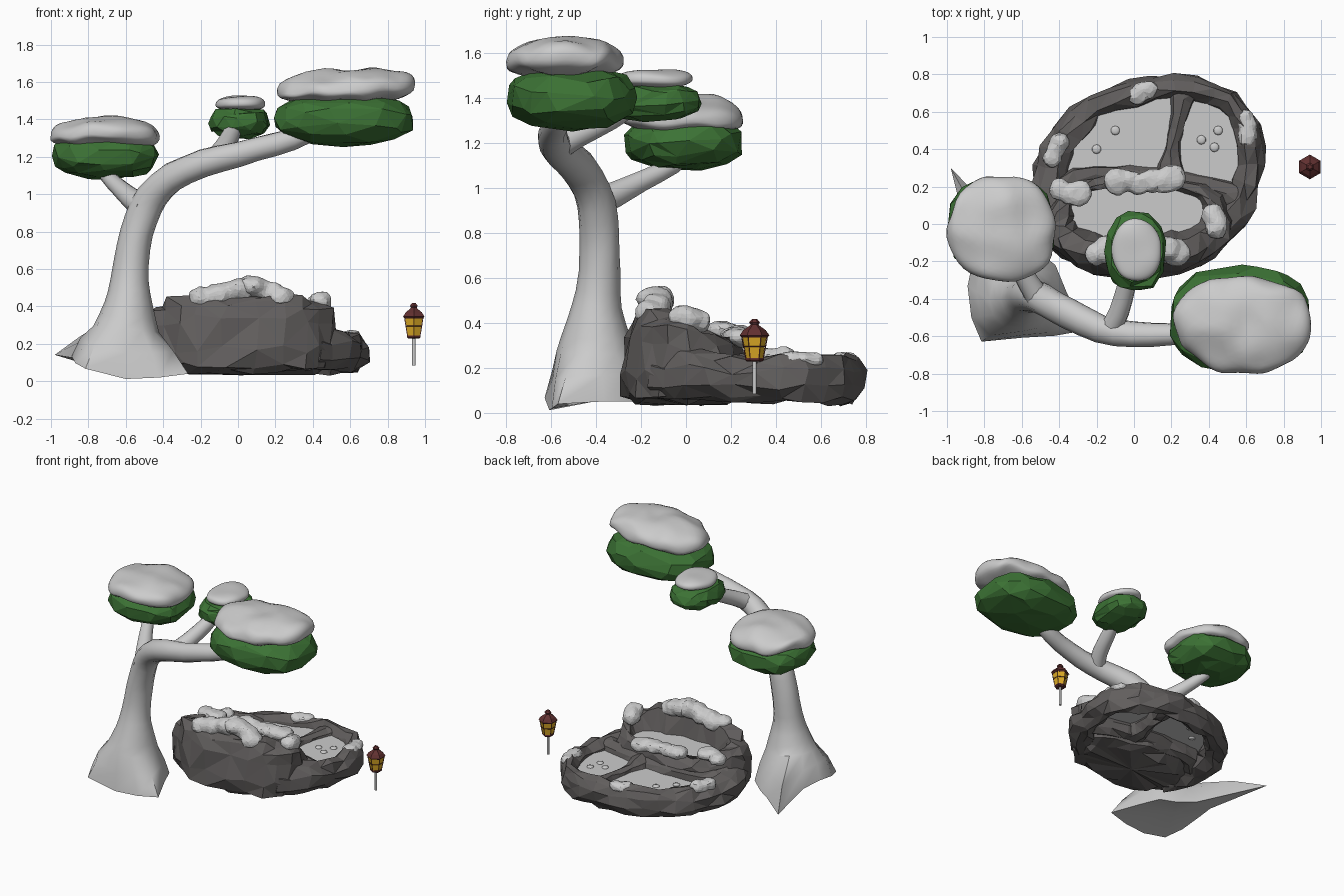
import bpy, bmesh, math, random
from mathutils import Vector, noise

if "Cube" in bpy.data.objects:
    bpy.data.objects.remove(bpy.data.objects["Cube"])

random.seed(4)


def mat(name, rgb):
    m = bpy.data.materials.new(name)
    m.diffuse_color = (*rgb, 1)
    m.use_nodes = True
    m.node_tree.nodes["Principled BSDF"].inputs["Base Color"].default_value = m.diffuse_color
    return m


ROCK = mat("dark_rock", (0.12, 0.112, 0.11))
LEAF = mat("leaf_green", (0.045, 0.17, 0.035))
WOOD = mat("dark_red", (0.12, 0.03, 0.03))
AMBER = mat("amber", (0.75, 0.42, 0.02))


def finish(name, bm, material=None, smooth=None, jitter=0.0, lumps=0.0, tri=False):
    for v in bm.verts:
        v.co += Vector([random.uniform(-jitter, jitter) for _ in range(3)])
        v.co += noise.noise_vector(v.co * 6) * lumps
    if tri:
        bmesh.ops.triangulate(bm, faces=bm.faces, quad_method="SHORT_EDGE")
    bmesh.ops.recalc_face_normals(bm, faces=bm.faces)
    me = bpy.data.meshes.new(name)
    bm.to_mesh(me)
    bm.free()
    if material:
        me.materials.append(material)
    if smooth:
        me.polygons.foreach_set("use_smooth", [True] * len(me.polygons))
        me.set_sharp_from_angle(angle=math.radians(smooth))
    ob = bpy.data.objects.new(name, me)
    bpy.context.collection.objects.link(ob)
    return ob


def loft(name, rings, caps=(True, True), **kw):
    bm = bmesh.new()
    vs = [[bm.verts.new(p) for p in r] for r in rings]
    for a, b in zip(vs, vs[1:]):
        n = len(a)
        for i in range(n):
            bm.faces.new((a[i], a[(i + 1) % n], b[(i + 1) % n], b[i]))
    for r, on in zip((vs[0], vs[-1]), caps):
        if on:
            c = bm.verts.new(sum((v.co for v in r), Vector()) / len(r))
            for i in range(len(r)):
                bm.faces.new((r[i], r[(i + 1) % len(r)], c))
    return finish(name, bm, **kw)


def dense(pts, k=2):
    # Catmull-Rom resampling of path points that also carry radii
    out, n = [], len(pts)
    for i in range(n - 1):
        p = [pts[max(i - 1, 0)], pts[i], pts[i + 1], pts[min(i + 2, n - 1)]]
        for j in range(k):
            t = j / k
            out.append([0.5 * (2 * b + (c - a) * t + (2 * a - 5 * b + 4 * c - d) * t * t
                               + (3 * b - a - 3 * c + d) * t ** 3) for a, b, c, d in zip(*p)])
    return out + [list(pts[-1])]


def tube_rings(pts, sides):
    pts = dense(pts)
    P = [Vector(p[:3]) for p in pts]
    u, rings = Vector((1, 0, 0)), []
    for i, p in enumerate(pts):
        t = (P[min(i + 1, len(P) - 1)] - P[max(i - 1, 0)]).normalized()
        u = (u - t * u.dot(t)).normalized()
        v = t.cross(u)
        rings.append([P[i] + u * p[3] * math.cos(a) + v * p[-1] * math.sin(a)
                      for a in (2 * math.pi * k / sides for k in range(sides))])
    return rings


def oval(cx, cy, rx, ry, z, n=22, e=0.85, fn=None):
    out = []
    for k in range(n):
        a = 2 * math.pi * k / n
        c, s = math.cos(a), math.sin(a)
        out.append(Vector((cx + rx * math.copysign(abs(c) ** e, c),
                           cy + ry * math.copysign(abs(s) ** e, s), fn(s) if fn else z)))
    return out


def blobs(name, items, sub=2, box=1.0, tilt=0.0, **kw):
    # items: centre and half sizes (x, y, up, down)
    bm = bmesh.new()
    for c, (rx, ry, up, down) in items:
        for v in bmesh.ops.create_icosphere(bm, subdivisions=sub, radius=1)["verts"]:
            q = [math.copysign(abs(w) ** b, w) for w, b in zip(v.co, (box, box, min(box, .8)))]
            v.co = Vector(c) + Vector((q[0] * rx, q[1] * ry, q[2] * (up if q[2] > 0 else down) + q[0] * tilt))
    return finish(name, bm, **kw)


# Tree: flared root outline lofted into the bent trunk
roots = [Vector(p) for p in (
    (-.36, -.36, .05), (-.42, -.22, .05), (-.52, -.14, .03), (-.64, -.06, .04),
    (-.98, .30, .14), (-.86, -.18, .12), (-.89, -.33, .13), (-.87, -.5, .10),
    (-.82, -.63, .07), (-.6, -.61, .01), (-.42, -.6, .02), (-.27, -.57, .04))]
trunk = tube_rings([
    (-.6, -.4, .28, .175), (-.585, -.4, .42, .125), (-.58, -.39, .54, .1),
    (-.555, -.385, .72, .09), (-.52, -.39, .86, .088), (-.46, -.42, .99, .085),
    (-.35, -.48, 1.09, .08), (-.18, -.56, 1.165, .072), (0, -.59, 1.215, .07),
    (.2, -.59, 1.265, .06), (.36, -.56, 1.32, .055), (.45, -.54, 1.4, .04)], 12)
mid = [a.lerp(b, .42) + Vector((0, 0, .03)) for a, b in zip(roots, trunk[0])]
loft("tree_trunk", [roots, mid] + trunk, smooth=50, lumps=.008)
loft("left_branch", tube_rings([
    (-.49, -.43, .92, .07), (-.56, -.32, .97, .06), (-.63, -.2, 1.03, .048),
    (-.7, -.06, 1.1, .04), (-.72, 0, 1.16, .035)], 10), smooth=50)
loft("small_branch", tube_rings([
    (-.13, -.57, 1.18, .06), (-.08, -.47, 1.24, .055), (-.04, -.33, 1.31, .05),
    (-.01, -.2, 1.39, .04)], 10), smooth=50)

# Foliage clumps with smooth, slightly uneven snow caps
clumps = {
    "large": ((.57, -.51, 1.40), (.375, .285, .14, .14), (.585, -.53, 1.555), (.37, .26, .115, .07), .02),
    "left": ((-.71, -.01, 1.21), (.285, .265, .11, .125), (-.705, -.03, 1.30), (.285, .28, .115, .05), -.005),
    "small": ((.01, -.15, 1.385), (.16, .21, .085, .085), (.015, -.14, 1.48), (.135, .165, .05, .035), 0)}
for key, (c, s, c2, s2, tilt) in clumps.items():
    ob = blobs(key + "_foliage", [(c, s)], sub=3, box=0.8, material=LEAF, jitter=.01)
    d = ob.modifiers.new("facets", "DECIMATE")
    d.ratio = 0.4
    blobs(key + "_snow_cap", [(c2, s2)], sub=4, box=0.93, tilt=tilt, smooth=60, lumps=.03 if key != "small" else .012)

# Upper rock: high wall at the front, lower lip at the back, sunken bowl
rim = lambda s: .395 - .07 * s
loft("upper_rock", [
    oval(.02, -.01, .38, .20, .05), oval(.02, -.01, .47, .265, .08), oval(.02, -.01, .50, .275, .17),
    oval(.02, 0, .50, .265, 0, fn=lambda s: rim(s) - .12), oval(.02, 0, .49, .25, 0, fn=lambda s: rim(s) - .04),
    oval(.02, .01, .45, .21, 0, fn=rim), oval(.02, .05, .39, .165, 0, fn=rim),
    oval(.02, .06, .34, .12, .28)], material=ROCK, jitter=.022, tri=True)

# Lower rock rim and the ridge between the two back pools
path = [(-.36, -.1), (-.44, .08), (-.43, .3), (-.36, .48), (-.21, .62), (0, .69), (.22, .735),
        (.42, .70), (.56, .6), (.62, .42), (.6, .22), (.52, .05), (.38, -.08)]
wid = [.1, .11, .105, .095, .08, .075, .07, .068, .07, .075, .08, .1, .1]
loft("lower_rock_rim", tube_rings(
    [(x, y, .15 + max(0, .2 - y) * .06, w, .105 + max(0, .2 - y) * .06) for (x, y), w in zip(path, wid)], 9),
    material=ROCK, jitter=.018, tri=True)
loft("pool_ridge", tube_rings(
    [(.20, .18, .17, .13, .1), (.19, .32, .17, .07, .08), (.215, .45, .17, .045, .07),
     (.24, .58, .17, .05, .07), (.27, .72, .16, .1, .08)], 8), material=ROCK, jitter=.01, tri=True)
loft("lip_ledge", tube_rings(
    [(-.42, .12, .17, .1, .1), (-.3, .24, .17, .08, .09), (-.1, .25, .17, .06, .08),
     (.15, .24, .17, .07, .08), (.4, .2, .17, .07, .08), (.56, .12, .17, .08, .09)], 8),
     material=ROCK, jitter=.012, tri=True)

# Water surfaces
for nm, ring in (("upper_pool", oval(.02, .06, .37, .145, .305)),
                 ("lower_pools", [Vector((x, y, .195)) for x, y in path])):
    b = bmesh.new()
    b.faces.new([b.verts.new(p) for p in ring])
    finish(nm, b)
blobs("pool_bubbles", [((x, y, .195), (.025, .025, .01, .01)) for x, y in
                       ((.43, .41), (.36, .45), (.45, .5), (-.2, .4), (-.1, .5))], smooth=60)


# Lumpy snow lying along the rock rims, fused into one crust
def snow(name, a, b, n, w, h):
    a, b = Vector(a), Vector(b)
    items = []
    for i in range(n):
        p = a.lerp(b, i / max(n - 1, 1)) + Vector((random.uniform(-.015, .015), random.uniform(-.015, .015), 0))
        r = w * random.uniform(.85, 1.15)
        items.append((p, (r, r, h * random.uniform(.85, 1.1), h)))
    ob = blobs(name, items, jitter=.008)
    m = ob.modifiers.new("fuse", "REMESH")
    m.mode, m.voxel_size = "VOXEL", .014
    m = ob.modifiers.new("soften", "SMOOTH")
    m.iterations = 3
    m = ob.modifiers.new("facets", "DECIMATE")
    m.ratio = .3


snow("snow_front_left", (-.21, -.15, .44), (.07, -.13, .50), 6, .07, .065)
snow("snow_front_right", (.07, -.13, .51), (.22, -.14, .45), 4, .07, .06)
snow("snow_right_wall", (.42, .05, .41), (.45, -.03, .43), 3, .065, .055)
snow("snow_middle_lip", (-.08, .22, .345), (.21, .235, .335), 6, .07, .045)
snow("snow_left_wall", (-.38, .17, .36), (-.29, .16, .37), 3, .065, .045)
snow("snow_rim_left", (-.45, .36, .25), (-.41, .44, .25), 3, .06, .045)
snow("snow_rim_back", (.01, .695, .235), (.08, .725, .235), 3, .054, .035)
snow("snow_rim_right", (.62, .45, .24), (.61, .57, .235), 4, .052, .04)


# Lantern on a thin pole
def hexagon(r, z, n=6):
    return [Vector((.94 + r * math.cos(a), .305 + r * math.sin(a), z))
            for a in (math.pi / 2 + 2 * math.pi * k / n for k in range(n))]


loft("lantern_pole", [hexagon(.009, .085, 10), hexagon(.009, .24, 10)], smooth=40)
loft("lantern_glass", [hexagon(.036, .24), hexagon(.054, .34)], material=AMBER)
frame = loft("lantern_frame", [hexagon(.038, .24), hexagon(.049, .295), hexagon(.057, .34)],
             caps=(False, False), material=WOOD)
w = frame.modifiers.new("bars", "WIREFRAME")
w.thickness = .005
loft("lantern_base", [hexagon(.034, .228), hexagon(.042, .236), hexagon(.040, .245)], material=WOOD)
loft("lantern_roof", [hexagon(.055, .335), hexagon(.066, .345), hexagon(.05, .368),
                      hexagon(.022, .388), hexagon(.018, .393), hexagon(.024, .403),
                      hexagon(.012, .417)], material=WOOD)
